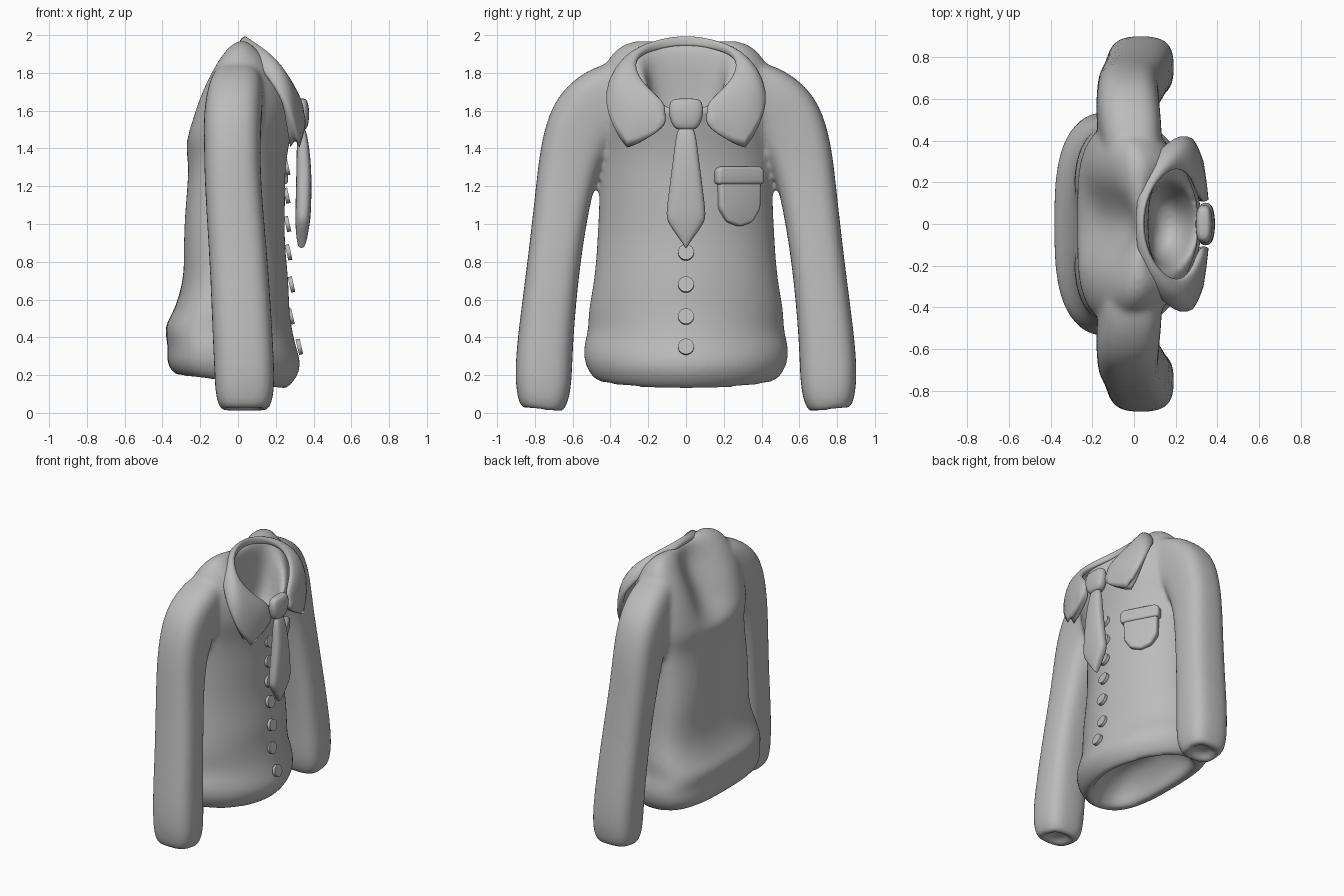
import bpy, bmesh, math
from mathutils import Vector, Matrix

default_cube = bpy.data.objects.get("Cube")
if default_cube:
    bpy.data.objects.remove(default_cube, do_unlink=True)

GREY = (0.5, 0.5, 0.5, 1)
cloth = bpy.data.materials.new("grey cloth")
cloth.use_nodes = True
cloth.diffuse_color = GREY
cloth.node_tree.nodes["Principled BSDF"].inputs["Base Color"].default_value = GREY


def spow(value, power):
    return math.copysign(abs(value) ** power, value)


def loft(bm, rings):
    """Skin a list of rings of points and cap both ends."""
    loops = [[bm.verts.new(p) for p in ring] for ring in rings]
    count = len(loops[0])
    for low, high in zip(loops, loops[1:]):
        for i in range(count):
            j = (i + 1) % count
            bm.faces.new((low[i], low[j], high[j], high[i]))
    bm.faces.new(loops[0])
    bm.faces.new(loops[-1])


def make_object(name, bm, smooth=True):
    bmesh.ops.recalc_face_normals(bm, faces=bm.faces)
    for face in bm.faces:
        face.smooth = smooth
    mesh = bpy.data.meshes.new(name)
    bm.to_mesh(mesh)
    bm.free()
    mesh.materials.append(cloth)
    obj = bpy.data.objects.new(name, mesh)
    bpy.context.collection.objects.link(obj)
    return obj


def subdivide(obj, levels=2):
    mod = obj.modifiers.new("Subdivision", 'SUBSURF')
    mod.levels = mod.render_levels = levels


def angles(count):
    return [math.tau * i / count for i in range(count)]


# Torso rings: rounded belly, boxier back, raised shoulders, grooved spine
def torso_ring(z_front, x_front, z_back, x_back, width, raised=0, groove=0):
    side = 0.4
    ring = []
    for a in angles(48):
        power = 1.08 if math.cos(a) > 0 else 0.7
        u, v = spow(math.cos(a), power), spow(math.sin(a), power)
        t = side + u * (1 - side if u > 0 else side)
        y = width * v
        x = x_back + (x_front - x_back) * t
        if u < 0:
            x += groove * math.exp(-(y / 0.16) ** 2)
        ring.append((x, y, z_back + (z_front - z_back) * t + raised * v * v))
    return ring


torso = [
    # shallow hollow under the hem
    (.38, .08, .4, -.12, .14), (.32, .15, .35, -.2, .3), (.2, .2, .26, -.26, .4),
    # hem and body
    (.11, .22, .19, -.27, .43), (.14, .28, .2, -.34, .49), (.24, .345, .27, -.385, .54),
    (.34, .31, .36, -.365, .545), (.42, .29, .45, -.4, .515), (.55, .27, .53, -.34, .52),
    (.7, .27, .69, -.29, .485), (.9, .245, .9, -.305, .47, 0, .04),
    (1.1, .25, 1.1, -.295, .46, 0, .04), (1.3, .25, 1.35, -.26, .455),
    (1.42, .27, 1.44, -.29, .47),
    # shoulders and neck rim
    (1.5, .29, 1.54, -.265, .49, .02, .11), (1.55, .3, 1.68, -.22, .48, .07, .15),
    (1.57, .315, 1.83, -.13, .42, .14, .14), (1.58, .32, 1.93, -.05, .33, .12, .06),
    (1.6, .32, 1.97, .03, .26, .06),
    # neck hollow
    (1.6, .29, 1.92, .08, .205, .02), (1.47, .25, 1.67, .06, .18), (1.4, .18, 1.45, .08, .1),
]

# Sleeve stations: centre, radius along x, radius across the arm
sleeve = [
    (0, .22, 1.75, .12, .14), (-.01, .4, 1.685, .15, .185), (-.03, .53, 1.575, .155, .2),
    (-.03, .6, 1.4, .15, .175), (-.028, .645, 1.2, .15, .15), (.005, .7, .8, .155, .138),
    (.025, .745, .4, .16, .148), (.035, .755, .2, .16, .153), (.035, .755, .08, .155, .14),
    (.035, .765, .005, .125, .11), (.035, .765, .02, .08, .07), (.035, .76, .06, .07, .06),
]


def sleeve_rings(side):
    centres = [Vector(s[:3]) for s in sleeve]
    rings = []
    for k, (centre, station) in enumerate(zip(centres, sleeve)):
        along = centres[min(k + 1, len(centres) - 1)] - centres[max(k - 1, 0)]
        along.x = 0
        along.normalize()
        if along.z > 0:
            along = Vector((0, 0, -1))
        across = Vector((0, -along.z, along.y))
        ring = []
        for a in angles(24):
            p = centre + across * station[4] * spow(math.sin(a), 0.68)
            p.x += station[3] * spow(math.cos(a), 0.68)
            ring.append((p.x, p.y * side, p.z))
        rings.append(ring)
    return rings


# Body and sleeves fused into one soft cloth surface
bm = bmesh.new()
loft(bm, [torso_ring(*r) for r in torso])
for side in (1, -1):
    loft(bm, sleeve_rings(side))
shirt = make_object("shirt_body", bm)
subdivide(shirt)
fuse = shirt.modifiers.new("Fuse", 'REMESH')
fuse.mode = 'VOXEL'
fuse.voxel_size = 0.015
fuse.use_smooth_shade = True
relax = shirt.modifiers.new("Relax", 'SMOOTH')
relax.factor = 0.5
relax.iterations = 14

# Folded collar: a puffy ribbon from the neck rim to the pointed outer edge
inner = [(.04, 0, 1.985), (.07, .14, 1.955), (.13, .23, 1.91), (.2, .275, 1.85),
         (.28, .23, 1.75), (.325, .1, 1.64)]
outer = [(.01, 0, 1.965), (.02, .2, 1.92), (.12, .37, 1.82), (.26, .46, 1.64),
         (.3, .31, 1.39), (.335, .1, 1.51)]
puff = Vector((.035, .02, .03))


def both_sides(points):
    return [(x, -y, z) for x, y, z in reversed(points[1:])] + points


bm = bmesh.new()
columns = []
for a, b in zip(both_sides(inner), both_sides(outer)):
    a, b = Vector(a), Vector(b)
    amount = min(1, abs(a.y - b.y) * 6 + abs(a.z - b.z) * 2)
    lift = Vector((puff.x, math.copysign(puff.y, a.y), puff.z)) * amount
    columns.append([bm.verts.new(p) for p in (a, (a + b) / 2 + lift, b)])
for left, right in zip(columns, columns[1:]):
    for k in range(2):
        bm.faces.new((left[k], right[k], right[k + 1], left[k + 1]))
crease = bm.edges.layers.float.new("crease_edge")
for column in columns[:2] + columns[-2:]:
    for edge in column[2].link_edges:
        edge[crease] = 0.7
collar = make_object("collar", bm)
thick = collar.modifiers.new("Thickness", 'SOLIDIFY')
thick.thickness = 0.05
thick.offset = 0
subdivide(collar)


# Tie: stations of height, depth position, half width, half thickness
def tie_part(name, stations):
    bm = bmesh.new()
    loft(bm, [[(x + thin * spow(math.cos(a), .7), wide * spow(math.sin(a), .7), z)
               for a in angles(16)] for z, x, wide, thin in stations])
    subdivide(make_object(name, bm))


tie_part("tie_knot", [(1.665, .335, .06, .02), (1.65, .335, .085, .035), (1.6, .337, .097, .042),
                      (1.53, .335, .08, .04), (1.495, .33, .05, .03)])
tie_part("tie_blade", [(1.53, .335, .045, .02), (1.4, .345, .062, .035), (1.25, .35, .082, .042),
                       (1.06, .345, .107, .042), (1.01, .342, .104, .04), (.9, .337, .018, .026),
                       (.872, .335, .004, .012)])

# Buttons down the front
buttons = [(.35, .325), (.51, .28), (.68, .283), (.85, .268), (1, .262), (1.15, .258), (1.3, .258)]
for number, (z, x) in enumerate(buttons):
    bm = bmesh.new()
    bmesh.ops.create_cone(bm, cap_ends=True, segments=24, radius1=.042, radius2=.042, depth=.022)
    place = Matrix.Translation((x, 0, z)) @ Matrix.Rotation(math.radians(77), 4, 'Y')
    bm.transform(place)
    button = make_object(f"button_{number + 1}", bm)
    bpy.ops.object.select_all(action='DESELECT')
    button.select_set(True)
    bpy.context.view_layer.objects.active = button
    bpy.ops.object.shade_smooth_by_angle()


# Chest pocket with flap, turned to follow the chest
def chest_plate(name, outline, thickness, depth):
    bm = bmesh.new()
    loft(bm, [[(x, y, z) for y, z in outline] for x in (-thickness, thickness)])
    bm.transform(Matrix.Translation((depth, .28, 0)) @ Matrix.Rotation(math.radians(28), 4, 'Z'))
    obj = make_object(name, bm)
    bevel = obj.modifiers.new("Rounded edge", 'BEVEL')
    bevel.width = 0.018
    bevel.segments = 4


chest_plate("pocket", [(-.125, 1.25), (.125, 1.25), (.12, 1.08), (.075, 1.01), (.0, .985),
                       (-.075, 1.01), (-.12, 1.08)], .028, .17)
chest_plate("pocket_flap", [(-.14, 1.21), (.14, 1.21), (.14, 1.29), (.11, 1.305),
                            (-.11, 1.305), (-.14, 1.29)], .034, .175)
